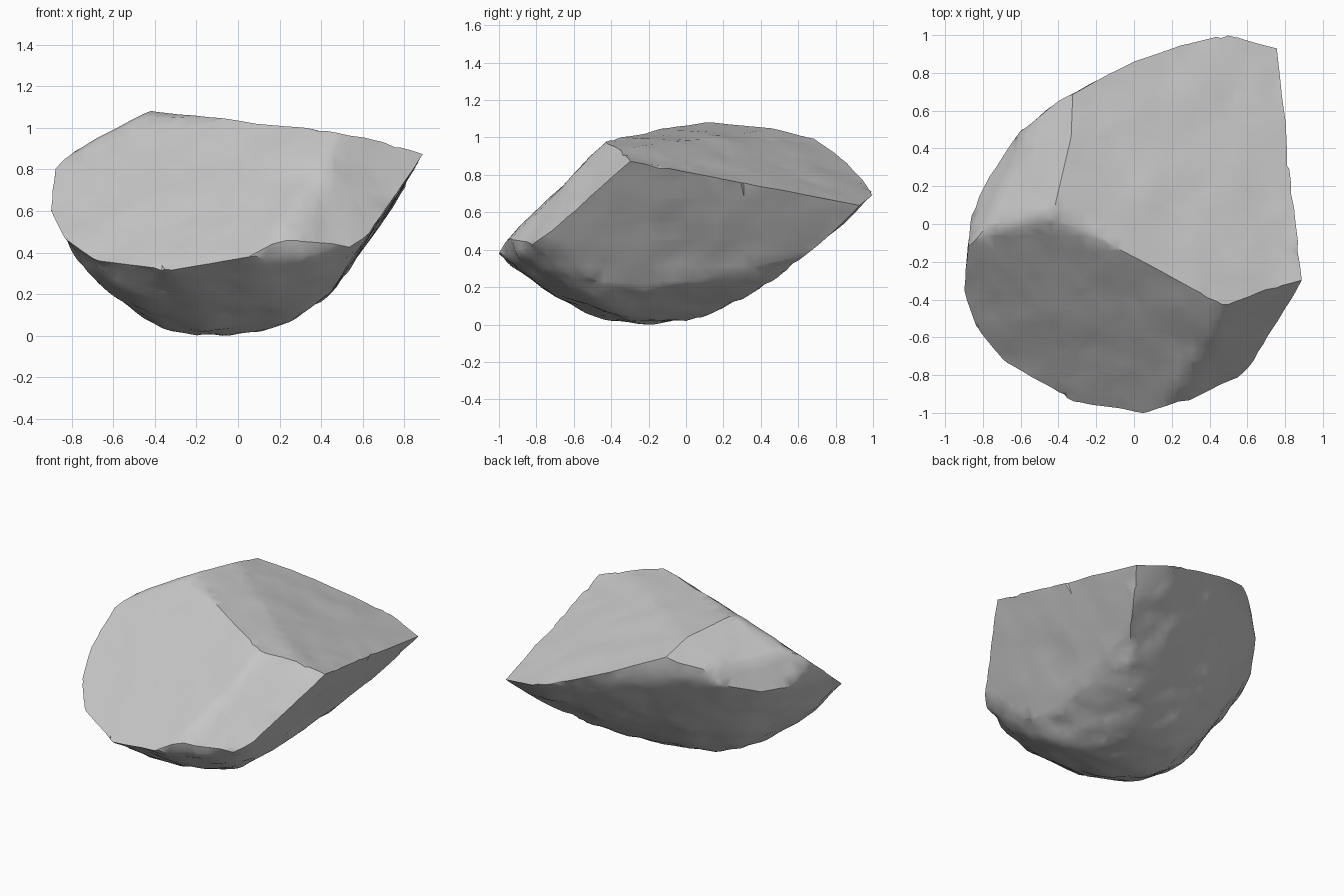
import bpy, bmesh, math
from mathutils import Vector, noise

cube = bpy.data.objects.get("Cube")
if cube:
    bpy.data.objects.remove(cube, do_unlink=True)

# Rim of the boulder: x, y, z and how bulging the underside is below it
RIM = [(-.9, -.35, .6, .41), (-.84, -.56, .48, .43), (-.7, -.75, .38, .46),
       (-.32, -.95, .33, .48), (.05, -1, .38, .5), (.3, -.93, .38, .5),
       (.55, -.81, .43, .45), (.75, -.6, .6, .42), (.9, -.28, .87, .4),
       (.81, .93, .64, .55), (.5, 1.005, .7, .68), (.25, .95, .75, .63),
       (0, .86, .8, .57), (-.4, .65, .85, .48), (-.6, .49, .79, .48),
       (-.77, .26, .72, .48), (-.86, .05, .7, .45)]
BASE = Vector((-.1, -.15, 0))
LEVELS = (.03, .1, .22, .4, .65, 1)

# Broken faces as planes: point on the plane and outward normal
def slope(a, b, c):
    """Plane z = a + b*x + c*y, facing up."""
    return Vector((0, 0, a)), Vector((-b, -c, 1)).normalized()

CUTS = [slope(1.025, -.158, -.069),    # top along the crest
        slope(1.056, -.279, -.223),    # broad top falling to the back
        slope(1.18, .317, .816),       # front break
        slope(1.892, -.704, 1.318),    # front corner chip
        slope(1.54, -.19, 1.1),        # worn edge beside the chip
        slope(1.095, .1, .3),          # worn peak
        slope(1.36, .6, -.25),         # shoulder
        slope(1.25, .45, .3),          # worn crest of the shoulder
        slope(2.45, 2, -.9),           # outer shoulder
        (Vector((.316, 0, 0)), Vector((1, -.02, -.662)).normalized())]  # overhang

# Bowl-shaped underside with straight walls above the rim
bm = bmesh.new()
bm.verts.new(BASE)
for x, y, z, power in RIM:
    for t in LEVELS:
        s = t ** power
        bm.verts.new((BASE.x + (x - BASE.x) * s, BASE.y + (y - BASE.y) * s, z * t))
    bm.verts.new((x, y, 1.4))
bmesh.ops.convex_hull(bm, input=bm.verts[:])
bmesh.ops.delete(bm, geom=[v for v in bm.verts if not v.link_faces], context='VERTS')

def slice_mesh(point, normal, cut=False):
    geom = bm.verts[:] + bm.edges[:] + bm.faces[:]
    res = bmesh.ops.bisect_plane(bm, geom=geom, dist=1e-5, plane_co=point,
                                 plane_no=normal, clear_outer=cut)
    if cut:
        edges = [e for e in res["geom_cut"] if isinstance(e, bmesh.types.BMEdge)]
        bmesh.ops.holes_fill(bm, edges=edges, sides=0)

# Break the faces off
for point, normal in CUTS:
    slice_mesh(point, normal, cut=True)

# Slice into a fine grid so that the surface can be roughened
for axis in range(3):
    normal = Vector([float(i == axis) for i in range(3)])
    for k in range(-14, 15):
        slice_mesh(normal * (k * .075 + .01), normal)
bmesh.ops.remove_doubles(bm, verts=bm.verts[:], dist=.012)
bmesh.ops.triangulate(bm, faces=bm.faces[:])
bmesh.ops.recalc_face_normals(bm, faces=bm.faces[:])
flat = [e for e in bm.edges if e.is_manifold and e.calc_face_angle(0) < .08]
bmesh.ops.beautify_fill(bm, faces=bm.faces[:], edges=flat)

# Soften the underside; keep the broken faces flat and their edges crisp
def on_break(v):
    return any(abs((v.co - p).dot(n)) < .016 for p, n in CUTS)

under = [v for v in bm.verts if not on_break(v)]
for _ in range(3):
    bmesh.ops.smooth_vert(bm, verts=under, factor=.5,
                          use_axis_x=True, use_axis_y=True, use_axis_z=True)

# Weathered relief
bm.normal_update()
offsets = []
for v in bm.verts:
    amount = .010 if on_break(v) else .018
    offsets.append(v.normal * amount * (noise.noise(v.co * 4) + .6 * noise.noise(v.co * 10)))
for v, offset in zip(bm.verts, offsets):
    v.co += offset

# Stand the boulder on the ground
lowest = min(v.co.z for v in bm.verts)
bmesh.ops.translate(bm, verts=bm.verts[:], vec=(0, 0, -lowest))

mesh = bpy.data.meshes.new("boulder")
bm.to_mesh(mesh)
bm.free()
boulder = bpy.data.objects.new("boulder", mesh)
bpy.context.collection.objects.link(boulder)

# Stone colour
stone = bpy.data.materials.new("grey stone")
stone.use_nodes = True
colour = (.58, .58, .58, 1)
stone.diffuse_color = colour
stone.node_tree.nodes["Principled BSDF"].inputs["Base Color"].default_value = colour
mesh.materials.append(stone)

bpy.ops.object.select_all(action='DESELECT')
boulder.select_set(True)
bpy.context.view_layer.objects.active = boulder
bpy.ops.object.shade_smooth_by_angle(angle=math.radians(35))
